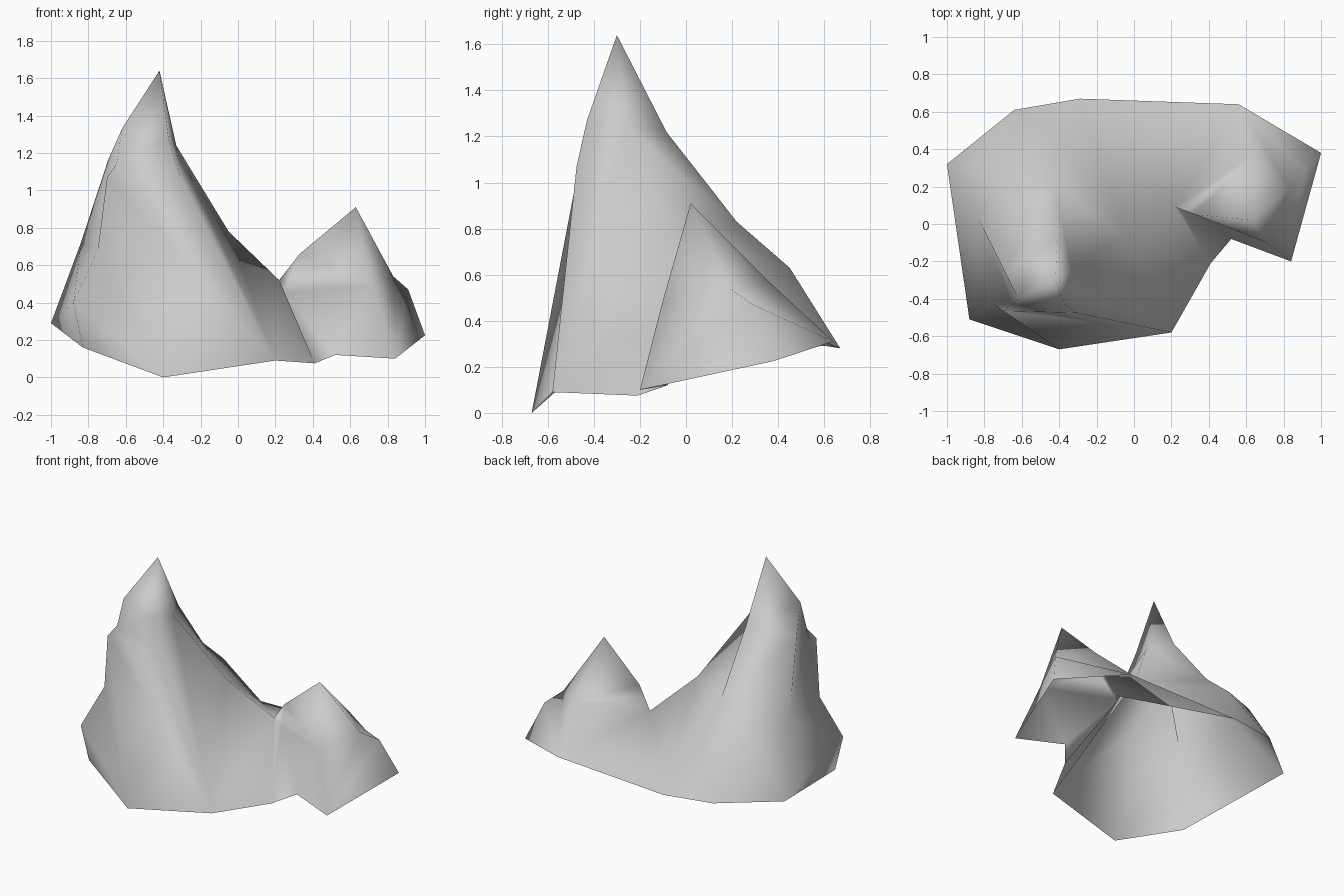
import bpy
import bmesh
from mathutils import Vector

old_cube = bpy.data.objects.get("Cube")
if old_cube:
    bpy.data.objects.remove(old_cube, do_unlink=True)

# Stone material
stone = bpy.data.materials.new("grey_stone")
stone.use_nodes = True
grey = (0.6, 0.6, 0.6, 1)
stone.diffuse_color = grey
for node in stone.node_tree.nodes:
    if node.type == "BSDF_PRINCIPLED":
        node.inputs["Base Color"].default_value = grey
        node.inputs["Roughness"].default_value = 0.8

# Corners of the open rim, shared by neighbouring profiles
rim_front_left = (-.83, -.49, .16)
rim_left = (-1, .32, .29)
rim_front = (-.4, -.67, 0)
rim_front_right = (.2, -.58, .09)
rim_notch_left = (.41, -.21, .075)
rim_notch_right = (.52, -.08, .12)
rim_spur = (.84, -.2, .1)
rim_right = (1, .38, .225)
rim_back_right = (.56, .64, .31)
rim_back = (-.29, .67, .28)
rim_back_left = (-.64, .61, .29)

# Shared points of the crests and slopes
left_bulge = (-.88, -.51, .4)
tall_peak = (-.42, -.3, 1.64)
low_peak = (.63, .02, .91)
saddle = (.22, .09, .52)
gully = (.25, .13, .45)
low_back = (.62, .36, .57)

# Left shoulder of the tall peak, from front to back
shoulder = [(-.7, -.465, 1.07), (-.65, -.43, 1.14), (-.62, -.4, 1.33),
            (-.695, -.25, 1.16), (-.72, .3, .68), rim_back_left]

# Back spur running down from the tall peak
back_spur = [(-.43, .22, .83), (-.43, .45, .63), rim_back]

# Cross-sections over the mountain, each from front rim to back rim
profiles = [
    [rim_front_left, rim_left],
    [rim_front_left, left_bulge, rim_left],
    [rim_front, left_bulge, rim_left],
    [rim_front, (-.75, -.43, .68), (-.84, .04, .72), rim_left],
    [rim_front] + shoulder,
    [rim_front_right] + shoulder,
    [rim_front_right, (-.31, -.475, 1.07), (-.37, -.43, 1.27),
     tall_peak, (-.41, -.085, 1.22)] + back_spur,
    [rim_front_right, (-.33, -.26, 1.24)] + back_spur,
    [rim_front_right, (-.05, -.06, .78), rim_back],
    [rim_notch_left, saddle, rim_back_right],
    [rim_notch_left, gully, saddle, rim_back_right],
    [rim_notch_right, gully, (.33, .05, .66), low_back, rim_back_right],
    [rim_spur, (.71, -.1, .49), low_peak, low_back, rim_back_right],
    [rim_spur, (.83, .19, .54), rim_back_right],
    [rim_spur, (.91, .29, .47), rim_back_right],
    [rim_spur, rim_right, rim_back_right],
]

bm = bmesh.new()
corners = {}


def corner(point):
    """Return the one vertex at this point."""
    if point not in corners:
        corners[point] = bm.verts.new(point)
    return corners[point]


def add_triangle(*points):
    if len(set(points)) == 3:
        verts = [corner(p) for p in points]
        if not bm.faces.get(verts):
            bm.faces.new(verts).smooth = True


def distance(p, q):
    return (Vector(p) - Vector(q)).length


def stitch(left, right):
    """Join two profiles with triangles, always taking the shorter cross edge."""
    i = j = 0
    while i < len(left) - 1 or j < len(right) - 1:
        if j == len(right) - 1:
            step_left = True
        elif i == len(left) - 1:
            step_left = False
        else:
            step_left = (distance(left[i + 1], right[j])
                         < distance(left[i], right[j + 1]))
        if step_left:
            add_triangle(left[i], right[j], left[i + 1])
            i += 1
        else:
            add_triangle(left[i], right[j], right[j + 1])
            j += 1


# Mountain shell, open underneath
for left, right in zip(profiles, profiles[1:]):
    stitch(left, right)

mesh = bpy.data.meshes.new("mountain")
bm.to_mesh(mesh)
bm.free()
mesh.materials.append(stone)
mountain = bpy.data.objects.new("mountain", mesh)
bpy.context.collection.objects.link(mountain)
